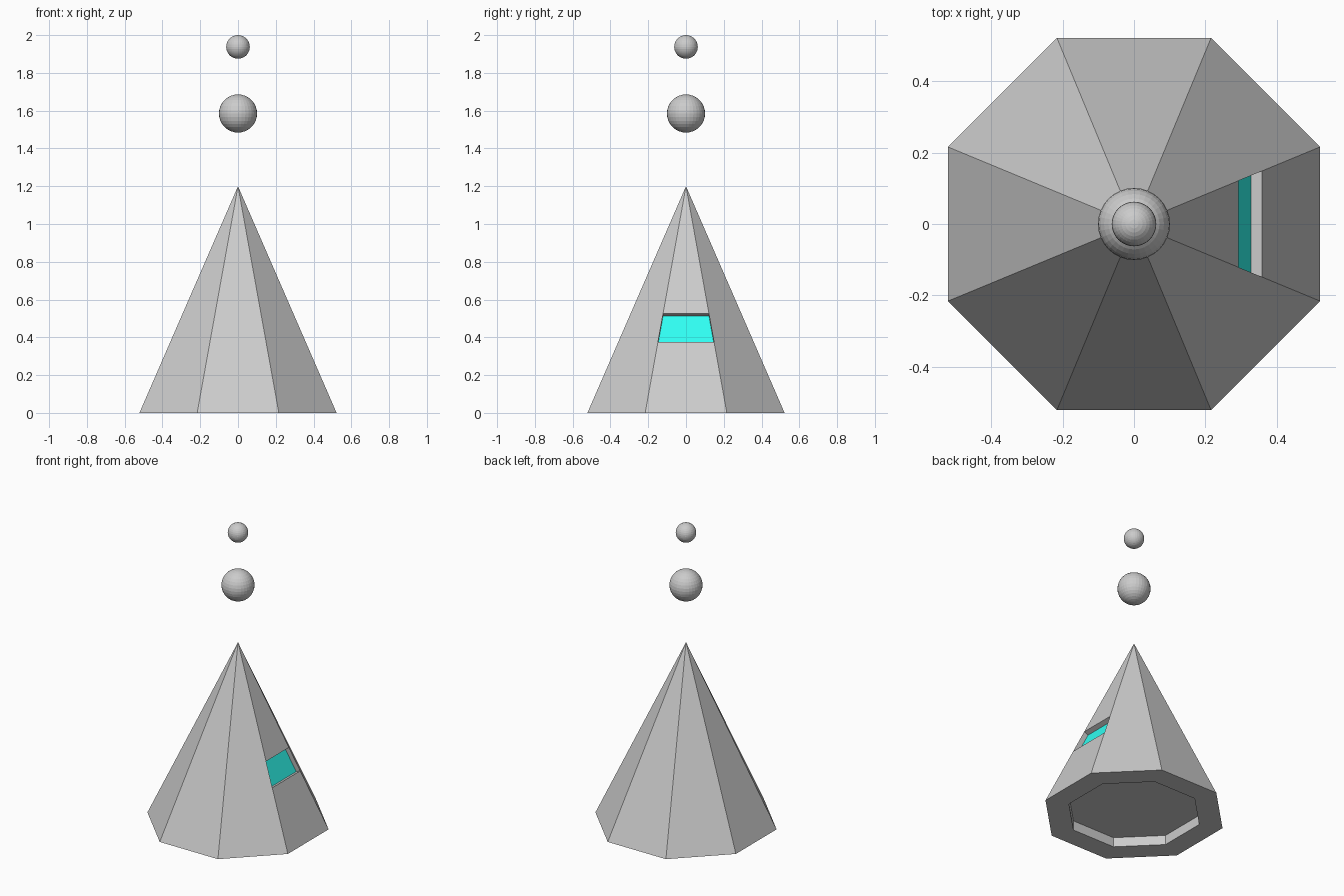
import bpy, bmesh
from math import pi
from mathutils import Matrix, Vector

if "Cube" in bpy.data.objects:
    bpy.data.objects.remove(bpy.data.objects["Cube"])

HEIGHT, RADIUS = 1.2, 0.565


def add_object(name, bm):
    mesh = bpy.data.meshes.new(name)
    bm.to_mesh(mesh)
    bm.free()
    obj = bpy.data.objects.new(name, mesh)
    bpy.context.collection.objects.link(obj)
    return obj


def push(bm, face, offset):
    """Extrude one face along an offset and return the moved face."""
    new = bmesh.ops.extrude_discrete_faces(bm, faces=[face])["faces"][0]
    bmesh.ops.translate(bm, verts=new.verts[:], vec=offset)
    return new


# Eight-sided spire, with flats facing the axes
bm = bmesh.new()
bmesh.ops.create_cone(bm, cap_ends=True, segments=8, radius1=RADIUS, radius2=0,
                      depth=HEIGHT, matrix=Matrix.Translation((0, 0, HEIGHT / 2))
                      @ Matrix.Rotation(pi / 8, 4, 'Z'))
bmesh.ops.remove_doubles(bm, verts=bm.verts[:], dist=1e-4)
bmesh.ops.recalc_face_normals(bm, faces=bm.faces[:])

# Hollow under the base
base = min(bm.faces, key=lambda f: f.normal.z)
bmesh.ops.inset_region(bm, faces=[base], thickness=0.138, use_even_offset=True)
push(bm, base, Vector((0, 0, 0.064)))

# Window band cut across the right-hand side and pushed inwards
for z in (0.375, 0.525):
    side = max((f for f in bm.faces if f.normal.x > 0.9 and f.normal.z > 0.3),
               key=lambda f: f.calc_center_median().z)
    bmesh.ops.bisect_plane(bm, geom=[side] + side.edges[:] + side.verts[:],
                           plane_co=(0, 0, z), plane_no=(0, 0, 1))
bm.normal_update()
window = next(f for f in bm.faces if f.normal.x > 0.9 and f.normal.z > 0.3
              and 0.38 < f.calc_center_median().z < 0.52)
window = push(bm, window, window.normal * -0.033)
window.material_index = 1
spire = add_object("spire", bm)

# Grey body and glowing window colours
spire.data.materials.append(bpy.data.materials.new("body"))
glow = bpy.data.materials.new("window_glow")
glow.diffuse_color = (0.03, 1.0, 0.9, 1)
glow.use_nodes = True
glow.node_tree.nodes["Principled BSDF"].inputs["Base Color"].default_value = glow.diffuse_color
spire.data.materials.append(glow)

# Two floating balls above the tip
for name, z, r in (("lower_ball", 1.585, 0.101), ("upper_ball", 1.9375, 0.0625)):
    bm = bmesh.new()
    bmesh.ops.create_uvsphere(bm, u_segments=32, v_segments=16, radius=r,
                              matrix=Matrix.Translation((0, 0, z)))
    add_object(name, bm)
